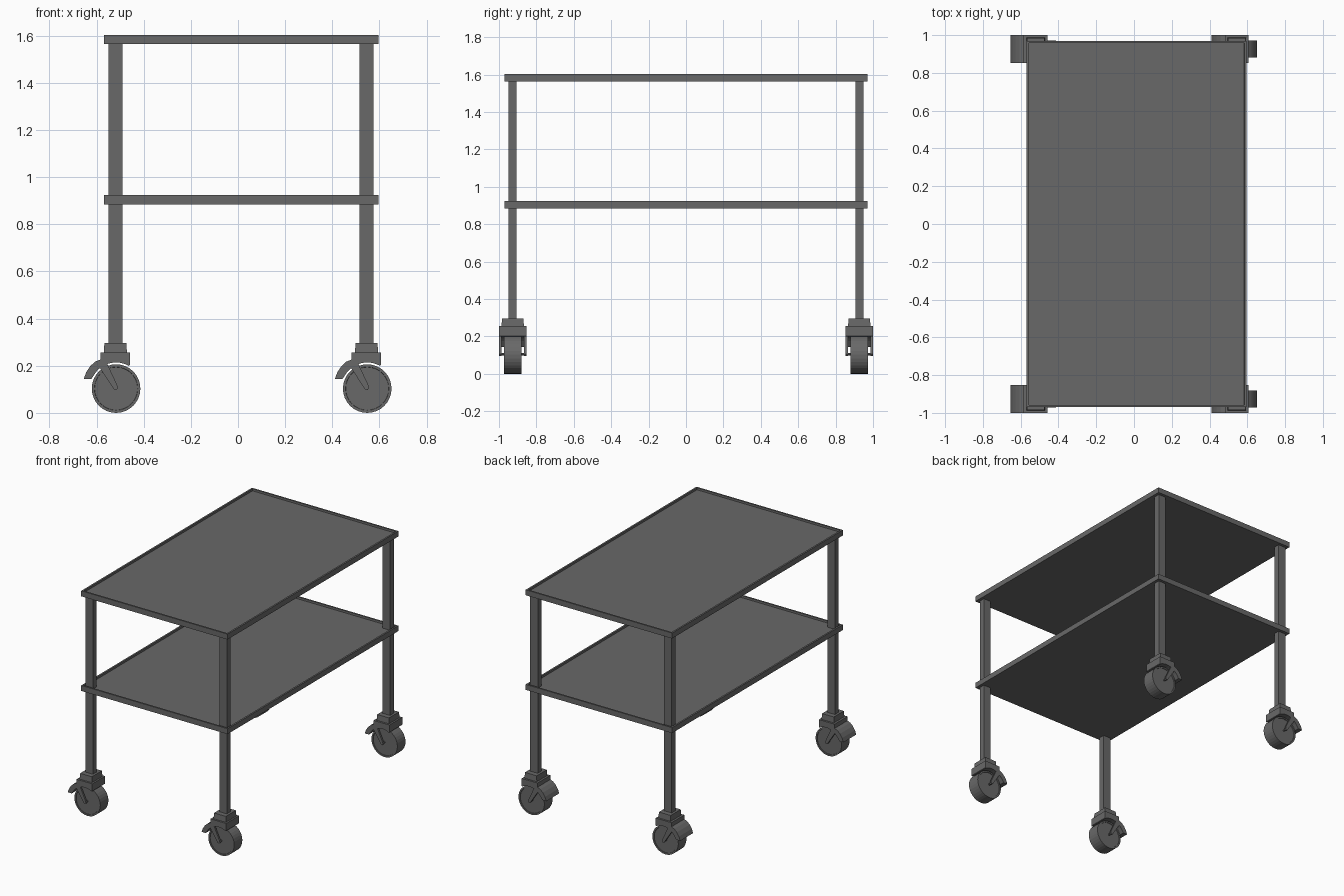
import bpy, bmesh, math
from mathutils import Matrix

if "Cube" in bpy.data.objects:
    bpy.data.objects.remove(bpy.data.objects["Cube"])

LEG_X = (-0.520, 0.545)   # leg / caster centre lines
LEG_Y = (-0.9265, 0.9265)


def finish(name, bm, loc=(0, 0, 0)):
    bmesh.ops.recalc_face_normals(bm, faces=bm.faces)
    me = bpy.data.meshes.new(name)
    bm.to_mesh(me)
    bm.free()
    ob = bpy.data.objects.new(name, me)
    ob.location = loc
    bpy.context.collection.objects.link(ob)
    return ob


def box(bm, x0, x1, y0, y1, z0, z1, taper=1.0):
    vs = bmesh.ops.create_cube(bm, size=1)["verts"]
    for v in vs:
        k = taper if v.co.z > 0 else 1.0
        v.co = ((x0 + x1) / 2 + v.co.x * k * (x1 - x0),
                (y0 + y1) / 2 + v.co.y * k * (y1 - y0),
                z1 if v.co.z > 0 else z0)


def prism(bm, pts, y0, y1):
    """Extrude an (x, z) outline along y."""
    f = bm.faces.new([bm.verts.new((x, y0, z)) for x, z in pts])
    out = bmesh.ops.extrude_face_region(bm, geom=[f])["geom"]
    for v in out:
        if isinstance(v, bmesh.types.BMVert):
            v.co.y = y1


def cylinder_y(bm, r, depth, z, seg):
    m = Matrix.Translation((0, 0, z)) @ Matrix.Rotation(math.pi / 2, 4, 'X')
    bmesh.ops.create_cone(bm, cap_ends=True, segments=seg, radius1=r,
                          radius2=r, depth=depth, matrix=m)


def recess(bm, faces, rim, depth):
    """Leave a flat rim round each face and sink the middle straight down."""
    bm.normal_update()
    bmesh.ops.inset_individual(bm, faces=faces, thickness=rim)
    bmesh.ops.inset_individual(bm, faces=faces, thickness=0.001, depth=-depth)


# Shelves: shallow trays with a narrow raised rim
def shelf(name, z0, z1):
    bm = bmesh.new()
    box(bm, -0.568, 0.596, -0.97, 0.97, z0, z1)
    bm.normal_update()
    recess(bm, [f for f in bm.faces if f.normal.z > 0.9], 0.017, 0.014)
    finish(name, bm)


shelf("top_shelf", 1.564, 1.603)
shelf("lower_shelf", 0.884, 0.923)


# Caster housing: stepped socket, curved fender and fork arms (origin under the leg)
def housing(name, loc):
    bm = bmesh.new()
    box(bm, -0.049, 0.049, -0.060, 0.060, 0.255, 0.297, 0.95)
    cz, r = 0.105, 0.109
    arc = [(0.003 + r * math.cos(math.radians(a)), cz + r * math.sin(math.radians(a)))
           for a in range(60, 151, 10)]
    prism(bm, [(-0.064, 0.256), (0.061, 0.256), (0.061, 0.203)] + arc +
          [(-0.102, 0.144), (-0.134, 0.144), (-0.124, 0.172), (-0.107, 0.198),
           (-0.086, 0.217), (-0.064, 0.226)], -0.0735, 0.0735)
    arm = [(-0.068, 0.194), (-0.052, 0.208), (-0.034, 0.207), (0.006, 0.122),
           (0.011, 0.105), (0.004, 0.096), (-0.006, 0.099)]
    for s in (-1, 1):
        prism(bm, arm, s * 0.0735, s * 0.061)
    cylinder_y(bm, 0.007, 0.13, 0.105, 10)   # axle
    finish(name, bm, loc)


# Wheel with slightly recessed hub faces
def wheel(name, loc):
    bm = bmesh.new()
    cylinder_y(bm, 0.103, 0.092, 0.103, 32)
    recess(bm, [f for f in bm.faces if len(f.verts) > 4], 0.011, 0.004)
    finish(name, bm, loc)


# Four corners: leg post, caster housing and wheel
for x, xn in zip(LEG_X, ("left", "right")):
    for y, yn in zip(LEG_Y, ("front", "back")):
        tag = f"{yn}_{xn}"
        bm = bmesh.new()
        box(bm, -0.03, 0.03, -0.0215, 0.0215, 0.29, 1.57)
        finish(f"leg_{tag}", bm, (x, y, 0))
        housing(f"caster_housing_{tag}", (x, y, 0))
        wheel(f"caster_wheel_{tag}", (x + 0.003, y, 0))

# Dark grey finish on everything
grey = bpy.data.materials.new("dark_grey")
grey.diffuse_color = (0.14, 0.14, 0.14, 1)
grey.use_nodes = True
grey.node_tree.nodes["Principled BSDF"].inputs["Base Color"].default_value = grey.diffuse_color
for ob in bpy.context.collection.objects:
    ob.data.materials.append(grey)
